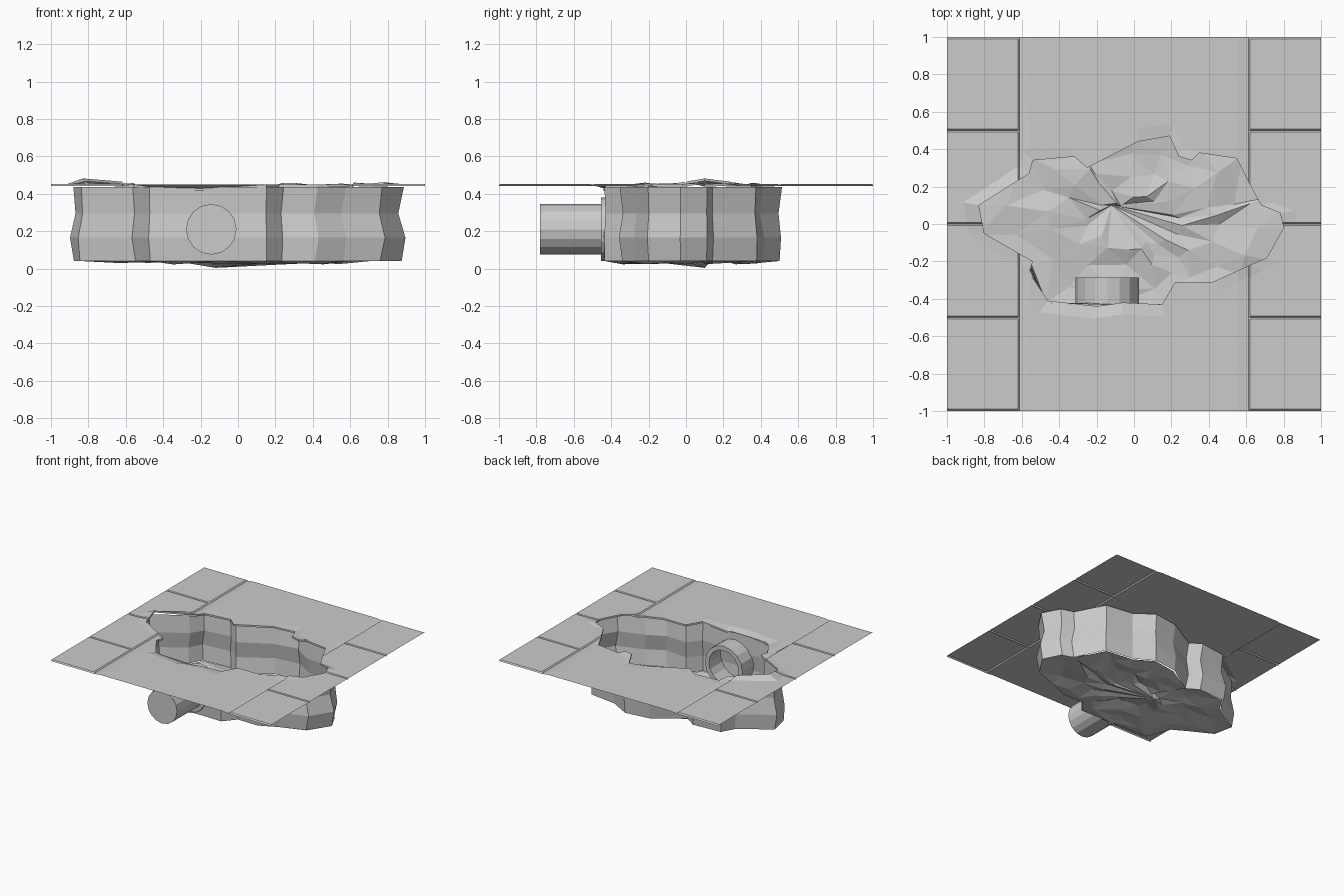
import bpy, bmesh, math, random
from mathutils import Vector

if "Cube" in bpy.data.objects:
    bpy.data.objects.remove(bpy.data.objects["Cube"])

random.seed(4)
TOP = 0.449


def finish(bm, name):
    me = bpy.data.meshes.new(name)
    bm.normal_update()
    bm.to_mesh(me)
    bm.free()
    ob = bpy.data.objects.new(name, me)
    bpy.context.collection.objects.link(ob)
    return ob


def bridge(bm, a, b):
    n = len(a)
    for i in range(n):
        j = (i + 1) % n
        bm.faces.new((a[i], a[j], b[j], b[i]))


# Broken road surface: rim outline (x, y, lift), counter-clockwise from the left
rim = [(-.83, .10, .03), (-.80, -.05, .005), (-.54, -.20, 0), (-.56, -.26, 0), (-.46, -.41, -.014),
       (-.20, -.44, -.02), (-.06, -.42, -.014), (.15, -.43, 0), (.22, -.31, 0), (.42, -.31, 0),
       (.62, -.22, .008), (.71, -.18, .002), (.80, -.02, 0), (.78, .06, .010), (.68, .10, 0),
       (.62, .21, .004), (.55, .35, 0), (.35, .38, 0), (.31, .34, .008), (.24, .36, .01),
       (.19, .47, -.008), (.02, .44, 0), (-.25, .30, 0), (-.32, .36, 0), (-.54, .34, -.004),
       (-.56, .27, .008)]
bm = bmesh.new()
inner = [bm.verts.new((x, y, TOP + d)) for x, y, d in rim]
outer = [bm.verts.new((x * 1.1, y * 1.15, TOP)) for x, y, d in rim]
square = [bm.verts.new((x, y, TOP)) for x, y in ((-1, -1), (1, -1), (1, 1), (-1, 1))]
edges = []
for loop in (outer, square):
    for i in range(len(loop)):
        edges.append(bm.edges.new((loop[i], loop[(i + 1) % len(loop)])))
bmesh.ops.triangle_fill(bm, edges=edges, use_beauty=True, normal=(0, 0, 1))
bridge(bm, outer, inner)


# Kerb lines and paving joints cut into the sheet
def cut(co, no, side_only=False):
    faces = [f for f in bm.faces if not side_only or abs(f.calc_center_median().x) > .612]
    geom = faces + list({e for f in faces for e in f.edges}) + list({v for f in faces for v in f.verts})
    bmesh.ops.bisect_plane(bm, geom=geom, plane_co=co, plane_no=no, dist=1e-5)


for s in (-1, 1):
    for x in (.555, .606, .612, .62):
        cut((s * x, 0, 0), (1, 0, 0))
for y in (-.99, -.5, 0, .5, .99):
    for d in (-.008, 0, .008):
        if abs(y) < .9 or d == 0:
            cut((0, y + d, 0), (0, 1, 0), True)
for v in bm.verts:
    ax = abs(v.co.x)
    joint = ax > .615 and any(abs(v.co.y - y) < .001 for y in (-.5, 0, .5, -1, 1))
    if .604 < ax < .614 or joint:
        v.co.z -= .006
    elif ax > .614:
        v.co.z += .003
bmesh.ops.recalc_face_normals(bm, faces=bm.faces[:])

# Thin broken edge around the hole
border = [e for e in bm.edges if e.is_boundary and max(abs(c) for v in e.verts for c in v.co[:2]) < .95]
res = bmesh.ops.extrude_edge_only(bm, edges=border)
for v in res["geom"]:
    if isinstance(v, bmesh.types.BMVert):
        v.co.z -= .014
finish(bm, "broken_road")

# Pit walls: rings of the ragged outline
outline = [(-.87, .10), (-.83, -.06), (-.55, -.22), (-.47, -.42), (-.10, -.43), (.15, -.43),
           (.23, -.33), (.41, -.34), (.56, -.27), (.76, -.20), (.87, -.03), (.80, .11), (.70, .14),
           (.58, .37), (.35, .40), (.20, .49), (0, .46), (-.24, .32), (-.33, .38), (-.56, .36), (-.62, .26)]
bm = bmesh.new()
rings = []
for z, k in ((.437, .015), (.295, -.005), (.165, .025), (.04, .005)):
    ring = []
    for i, (x, y) in enumerate(outline):
        out = Vector((x, y, 0)).normalized() * (k + random.uniform(-.01, .012))
        if y < -.4:
            out *= .5
        ring.append(bm.verts.new((x + out.x, y + out.y, z)))
    rings.append(ring)
for a, b in zip(rings, rings[1:]):
    bridge(bm, a, b)
finish(bm, "pit_walls")

# Uneven pit floor: shrinking rings with random heights
bm = bmesh.new()
prev = [bm.verts.new(v) for v in [(x * 1.005, y * 1.005, .04) for x, y in outline]]
for s in (.78, .54, .3):
    ring = [bm.verts.new(((x + random.uniform(-.03, .03)) * s, (y + random.uniform(-.03, .03)) * s,
                          random.uniform(.022, .062))) for x, y in outline]
    bridge(bm, prev, ring)
    prev = ring
for x, y in ((-.12, .1),):
    c = bm.verts.new((x, y, .004))
    for i in range(len(prev)):
        bm.faces.new((prev[i], prev[(i + 1) % len(prev)], c))
bmesh.ops.recalc_face_normals(bm, faces=bm.faces[:])
if sum(f.normal.z for f in bm.faces) < 0:
    bmesh.ops.reverse_faces(bm, faces=bm.faces[:])
bmesh.ops.triangulate(bm, faces=bm.faces[:])
finish(bm, "pit_floor")

# Drain pipe: short collar in the pit, narrower closed bore running out at the front
bm = bmesh.new()
N = 16
prev = None
for r, y in ((.17, -.455), (.17, -.285), (.135, -.285), (.135, -.78)):
    ring = [bm.verts.new((-.143 + r * math.cos(2 * math.pi * i / N), y,
                          .21 + r * math.sin(2 * math.pi * i / N))) for i in range(N)]
    if prev:
        bridge(bm, prev, ring)
    prev = ring
bm.faces.new(prev)
bmesh.ops.recalc_face_normals(bm, faces=bm.faces[:])
finish(bm, "drain_pipe")
